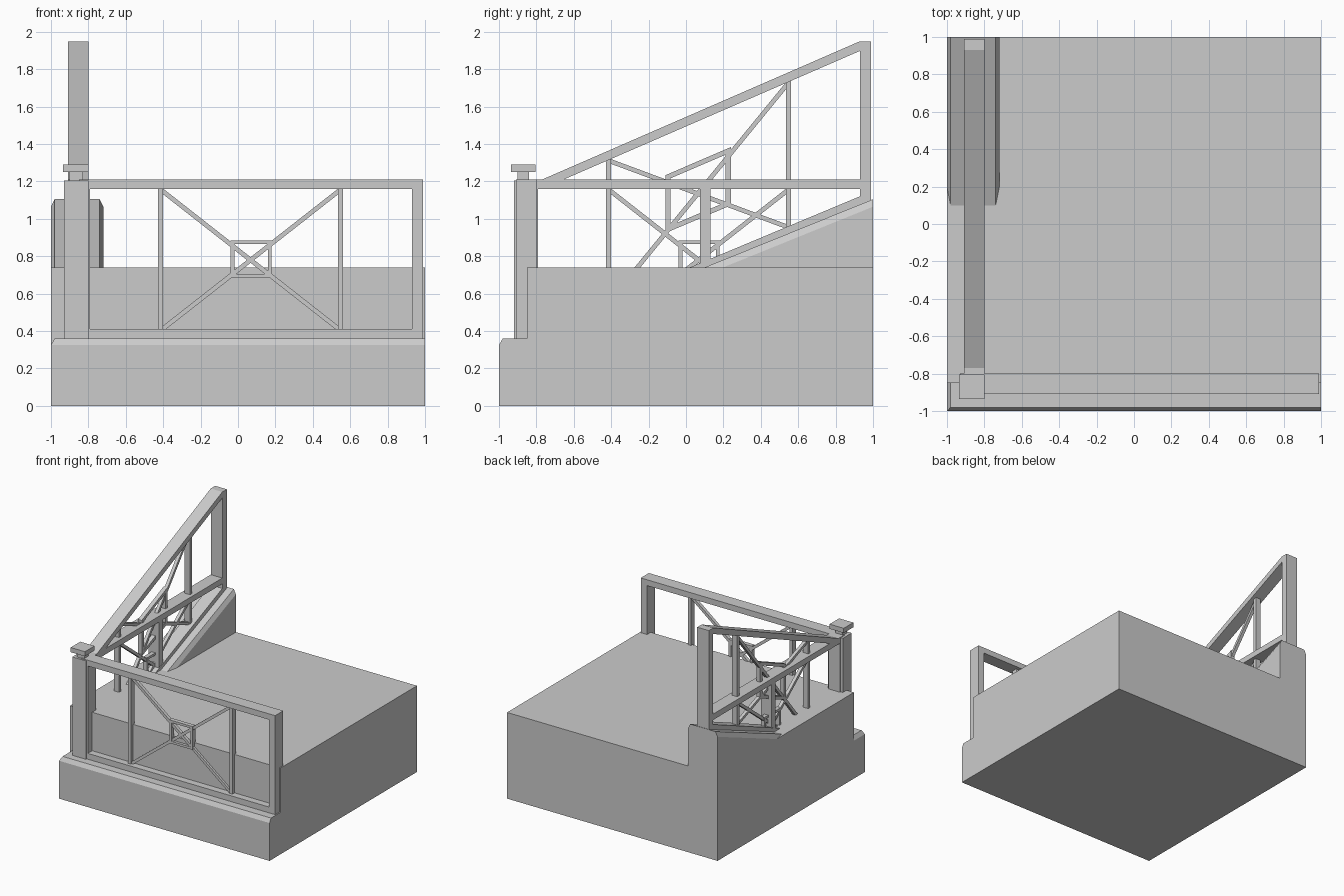
import bpy, bmesh
from mathutils import Vector

if "Cube" in bpy.data.objects:
    bpy.data.objects.remove(bpy.data.objects["Cube"])


def loft(name, rings):
    """Closed solid through rings of equal point count."""
    bm = bmesh.new()
    loops = [[bm.verts.new(p) for p in r] for r in rings]
    n = len(loops[0])
    for a, b in zip(loops, loops[1:]):
        for i in range(n):
            j = (i + 1) % n
            bm.faces.new((a[i], a[j], b[j], b[i]))
    bm.faces.new(loops[0])
    bm.faces.new(loops[-1])
    bmesh.ops.recalc_face_normals(bm, faces=bm.faces)
    me = bpy.data.meshes.new(name)
    bm.to_mesh(me)
    bm.free()
    ob = bpy.data.objects.new(name, me)
    bpy.context.collection.objects.link(ob)
    return ob


def rect(x0, x1, y0, y1, z):
    return [(x0, y0, z), (x1, y0, z), (x1, y1, z), (x0, y1, z)]


def box(name, x0, x1, y0, y1, z0, z1):
    return loft(name, [rect(x0, x1, y0, y1, z0), rect(x0, x1, y0, y1, z1)])


def prism(name, pts, axis, d0, d1):
    """Extrude a (u, z) outline; u runs along the given axis, depth across it."""
    def place(u, z, d):
        return (u, d, z) if axis == 'x' else (d, u, z)
    return loft(name, [[place(u, z, d) for u, z in pts] for d in (d0, d1)])


def panel(name, axis, c, shift, sq):
    """Railing panel: frame, two uprights, crossed braces, small middle frame."""
    h = 0.055

    def part(label, pts, half):
        prism(name + "_" + label, [(u, shift(u, z)) for u, z in pts], axis, c - half, c + half)

    def bar(label, u0, u1, z0, z1, half):
        part(label, [(u0, z0), (u1, z0), (u1, z1), (u0, z1)], half)

    # outer frame
    for label, z0, z1 in (("bottom_rail", 0.36, 0.41), ("top_rail", 1.16, 1.21)):
        part(label, [(-0.85, z0), (-0.77, z0), (0.93, z0), (0.99, z0),
                     (0.99, z1), (0.93, z1), (-0.77, z1), (-0.85, z1)], h)
    bar("end_post", 0.93, 0.99, 0.41, 1.16, h)
    bar("start_post", -0.85, -0.79, 0.41, 1.16, h)
    # uprights
    for u in (-0.415, 0.548):
        bar("upright", u - 0.014, u + 0.014, 0.41, 1.16, 0.025)
    # crossed braces
    for za, zb in ((1.15, 0.41), (0.41, 1.15)):
        a = Vector((-0.405, shift(-0.405, za)))
        b = Vector((0.54, shift(0.54, zb)))
        d = (b - a).normalized()
        n = Vector((-d.y, d.x)) * 0.012
        prism(name + "_brace", [a - n, b - n, b + n, a + n], axis, c - 0.014, c + 0.014)
    # middle frame
    u0, u1, z0, z1, t = sq
    for z in (z0, z1 - t):
        bar("middle_rail", u0, u1, z, z + t, 0.018)
    for u in (u0, u1 - t):
        bar("middle_side", u, u + t, z0 + t, z1 - t, 0.018)


def level(u, z):
    return z


def sloped(u, z):
    k = 0.418 + 0.017 * (z - 0.41) / 0.8
    return z + k * (min(max(u, -0.77), 0.93) + 0.77)


# base block and chamfered front ledge
box("base_block", -1, 1, -0.85, 1, 0, 0.74)
loft("front_ledge", [rect(-1, 1, -1, -0.85, 0), rect(-1, 1, -1, -0.85, 0.325),
                     rect(-0.98, 1, -0.98, -0.85, 0.36)])

# sloped curb with chamfered top edges
loft("sloped_curb", [[(-1, y, 0.4), (-0.72, y, 0.4), (-0.72, y, z - 0.04),
                      (-0.74, y, z), (-0.98, y, z), (-1, y, z - 0.04)]
                     for y, z in ((0.0, 0.7), (1.0, 1.105))])

# railing panels
panel("front_railing", 'x', -0.855, level, (-0.04, 0.18, 0.685, 0.885, 0.02))
panel("side_railing", 'y', -0.855, level, (-0.04, 0.18, 0.685, 0.885, 0.02))
panel("sloped_railing", 'y', -0.855, sloped, (-0.11, 0.24, 0.645, 0.95, 0.028))
box("side_centre_post", -0.905, -0.805, 0.075, 0.13, 0.72, 1.17)

# corner post with cap
box("corner_post", -0.93, -0.80, -0.92, -0.80, 0.36, 1.205)
box("post_neck", -0.90, -0.83, -0.90, -0.84, 1.205, 1.25)
box("post_cap", -0.935, -0.80, -0.935, -0.805, 1.25, 1.29)
